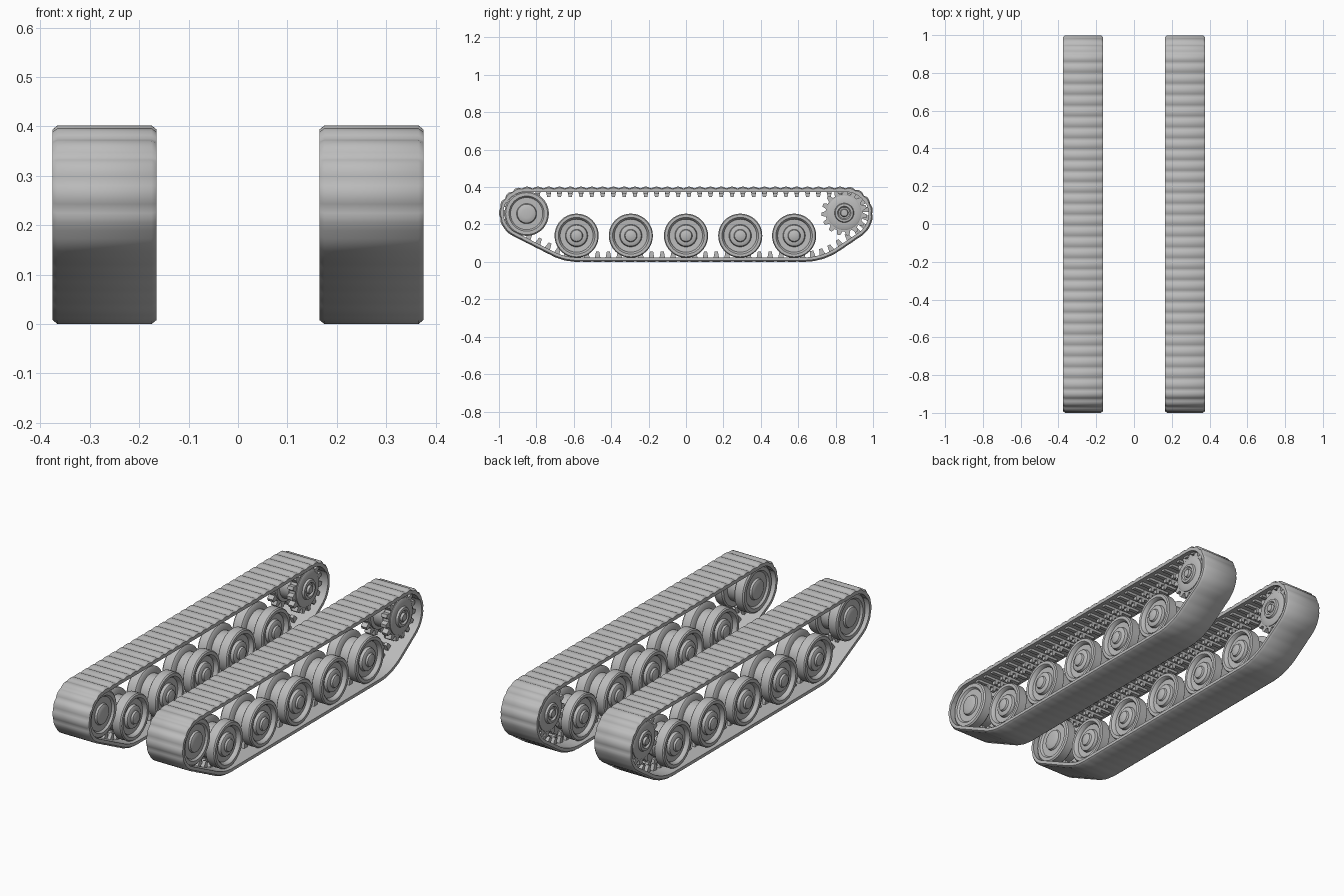
import bpy, bmesh, math
from mathutils import Vector, Matrix

if "Cube" in bpy.data.objects:
    bpy.data.objects.remove(bpy.data.objects["Cube"])

TRACK_X = 0.27      # centre of each track
HALF_W = 0.105      # half belt width
LINKS = 76
STEPS = 6           # belt stations per link

steel = bpy.data.materials.new("grey steel")
steel.diffuse_color = (0.5, 0.5, 0.5, 1)
steel.use_nodes = True
steel.node_tree.nodes["Principled BSDF"].inputs["Base Color"].default_value = steel.diffuse_color


def finish(bm, name, angle=35):
    bmesh.ops.recalc_face_normals(bm, faces=bm.faces)
    me = bpy.data.meshes.new(name)
    bm.to_mesh(me)
    bm.free()
    me.materials.append(steel)
    ob = bpy.data.objects.new(name, me)
    bpy.context.collection.objects.link(ob)
    bpy.ops.object.select_all(action='DESELECT')
    ob.select_set(True)
    bpy.context.view_layer.objects.active = ob
    bpy.ops.object.shade_smooth_by_angle(angle=math.radians(angle))
    return ob


def belt_path():
    """Closed loop pulled tight around circles (y, z, radius), evenly resampled."""
    ends = [(-0.86, 0.262, 0.14), (0.855, 0.257, 0.145)]
    lower = [(-0.58, 0.3, 0.3), (0.63, 0.34, 0.34)]     # shape the underside only
    raw = []
    for i in range(720):
        a = math.tau * i / 720
        d = Vector((math.cos(a), math.sin(a)))
        choices = ends + lower if d.y < 0 else ends
        y, z, r = max(choices, key=lambda c: c[0] * d.x + c[1] * d.y + c[2])
        raw.append(Vector((y, z)) + d * r)
    raw.append(raw[0])
    lengths = [0]
    for a, b in zip(raw, raw[1:]):
        lengths.append(lengths[-1] + (b - a).length)
    n, k, pts = LINKS * STEPS, 0, []
    for i in range(n):
        s = lengths[-1] * i / n
        while lengths[k + 1] < s:
            k += 1
        t = (s - lengths[k]) / max(lengths[k + 1] - lengths[k], 1e-9)
        pts.append(raw[k].lerp(raw[k + 1], t))
    out = []
    for i, p in enumerate(pts):
        t = (pts[(i + 1) % n] - pts[i - 1]).normalized()
        out.append((p, Vector((t.y, -t.x))))
    return out


PATH = belt_path()


def belt(cx, name):
    # Rippled band: deeper grooves on the upper run, nearly smooth below
    bm = bmesh.new()
    rings = []
    for i, (p, n) in enumerate(PATH):
        amp = 0.009 if n.y > 0.5 else 0.005 if n.y > -0.3 else 0.001
        dip = amp * (0.5 + 0.5 * math.cos(math.tau * i / STEPS)) ** 2
        inner = 0.028 if n.y > 0.5 else 0.024
        section = [(-HALF_W + 0.01, dip), (HALF_W - 0.01, dip),
                   (HALF_W, 0.008 + dip * 0.5), (HALF_W, inner),
                   (-HALF_W, inner), (-HALF_W, 0.008 + dip * 0.5)]
        ring = []
        for x, depth in section:
            q = p - n * depth
            ring.append(bm.verts.new((cx + x, q.x, q.y)))
        rings.append(ring)
    for a, b in zip(rings, rings[1:] + rings[:1]):
        for j in range(6):
            k = (j + 1) % 6
            bm.faces.new((a[j], a[k], b[k], b[j]))
    return finish(bm, name, 40)


def guide_teeth(cx, name):
    # Inner cross ribs and paired tapered horns, one set per link
    bm = bmesh.new()
    for i in range(STEPS // 2, len(PATH), STEPS):
        p, n = PATH[i]
        t = Vector((-n.y, n.x))
        top = n.y > 0.9
        parts = [(s * 0.017, 0.018, 0.03, 0.022, 0.056) for s in (-1, 1)]
        if top:
            parts.append((0, 0.17, 0.034, 0.020, 0.038))
        for x, w, length, d0, d1 in parts:
            size = Matrix.Diagonal((w, length, d1 - d0, 1))
            res = bmesh.ops.create_cube(bm, size=1, matrix=size)
            for v in res["verts"]:
                # cube +z is nearer the belt after the flip below
                along = v.co.y * (0.55 if v.co.z > 0 else 1)
                q = p + t * along - n * (v.co.z + (d0 + d1) / 2)
                v.co = (cx + x + v.co.x, q.x, q.y)
    return finish(bm, name, 30)


def lathe(bm, half, cx, y, z, seg=40):
    # Spin a mirrored (radius, x) half profile around the axle
    prof = [(r, -x) for r, x in reversed(half)] + list(half)
    rings = []
    for r, x in prof:
        if r == 0:
            rings.append([bm.verts.new((cx + x, y, z))])
        else:
            rings.append([bm.verts.new((cx + x, y + r * math.cos(math.tau * i / seg),
                                        z + r * math.sin(math.tau * i / seg)))
                          for i in range(seg)])
    for a, b in zip(rings, rings[1:]):
        for i in range(seg):
            j = (i + 1) % seg
            if len(a) == 1:
                bm.faces.new((a[0], b[i], b[j]))
            elif len(b) == 1:
                bm.faces.new((a[i], a[j], b[0]))
            else:
                bm.faces.new((a[i], a[j], b[j], b[i]))


def gear(bm, cx, y, z, r_root, r_tip, width, teeth):
    # Toothed ring plate
    loop = []
    for i in range(teeth):
        for f, r in ((0.0, r_root), (0.3, r_root), (0.48, r_tip), (0.82, r_tip)):
            a = math.tau * (i + f) / teeth
            loop.append((y + r * math.cos(a), z + r * math.sin(a)))
    verts = [bm.verts.new((cx - width / 2, a, b)) for a, b in loop]
    face = bm.faces.new(verts)
    ext = bmesh.ops.extrude_face_region(bm, geom=[face], use_keep_orig=True)
    moved = [g for g in ext["geom"] if isinstance(g, bmesh.types.BMVert)]
    bmesh.ops.translate(bm, verts=moved, vec=(width, 0, 0))


# Half profiles, from the central guide groove out to the hub cap
ROAD_WHEEL = [(0.086, 0.028), (0.112, 0.032), (0.118, 0.037), (0.118, 0.082),
              (0.113, 0.088), (0.098, 0.088), (0.092, 0.082), (0.088, 0.068),
              (0.060, 0.066), (0.056, 0.080), (0.050, 0.084), (0.034, 0.085),
              (0.030, 0.094), (0.018, 0.098), (0, 0.100)]
IDLER = [(0.085, 0.028), (0.112, 0.031), (0.119, 0.038), (0.119, 0.082),
         (0.112, 0.088), (0.094, 0.088), (0.086, 0.078), (0.054, 0.078),
         (0.050, 0.088), (0.042, 0.092), (0.024, 0.094), (0, 0.095)]
DRUM = [(0.075, 0.030), (0.092, 0.034), (0.092, 0.080), (0.086, 0.084),
        (0.052, 0.084), (0.048, 0.094), (0.036, 0.096),
        (0.030, 0.088), (0.022, 0.088), (0.018, 0.099), (0, 0.101)]

for side, cx in (("left", -TRACK_X), ("right", TRACK_X)):
    belt(cx, side + "_track_belt")
    guide_teeth(cx, side + "_guide_teeth")

    # Road wheels
    for k, y in enumerate((-0.585, -0.295, 0.0, 0.29, 0.578)):
        bm = bmesh.new()
        lathe(bm, ROAD_WHEEL, cx, y, 0.14)
        finish(bm, f"{side}_road_wheel_{k + 1}")

    # Front idler
    bm = bmesh.new()
    lathe(bm, IDLER, cx, -0.852, 0.258)
    finish(bm, side + "_idler_wheel")

    # Rear drive sprocket: drum with two toothed rings
    bm = bmesh.new()
    lathe(bm, DRUM, cx, 0.846, 0.262)
    for s in (-1, 1):
        gear(bm, cx + s * 0.06, 0.846, 0.262, 0.1, 0.122, 0.032, 15)
    finish(bm, side + "_drive_sprocket")
